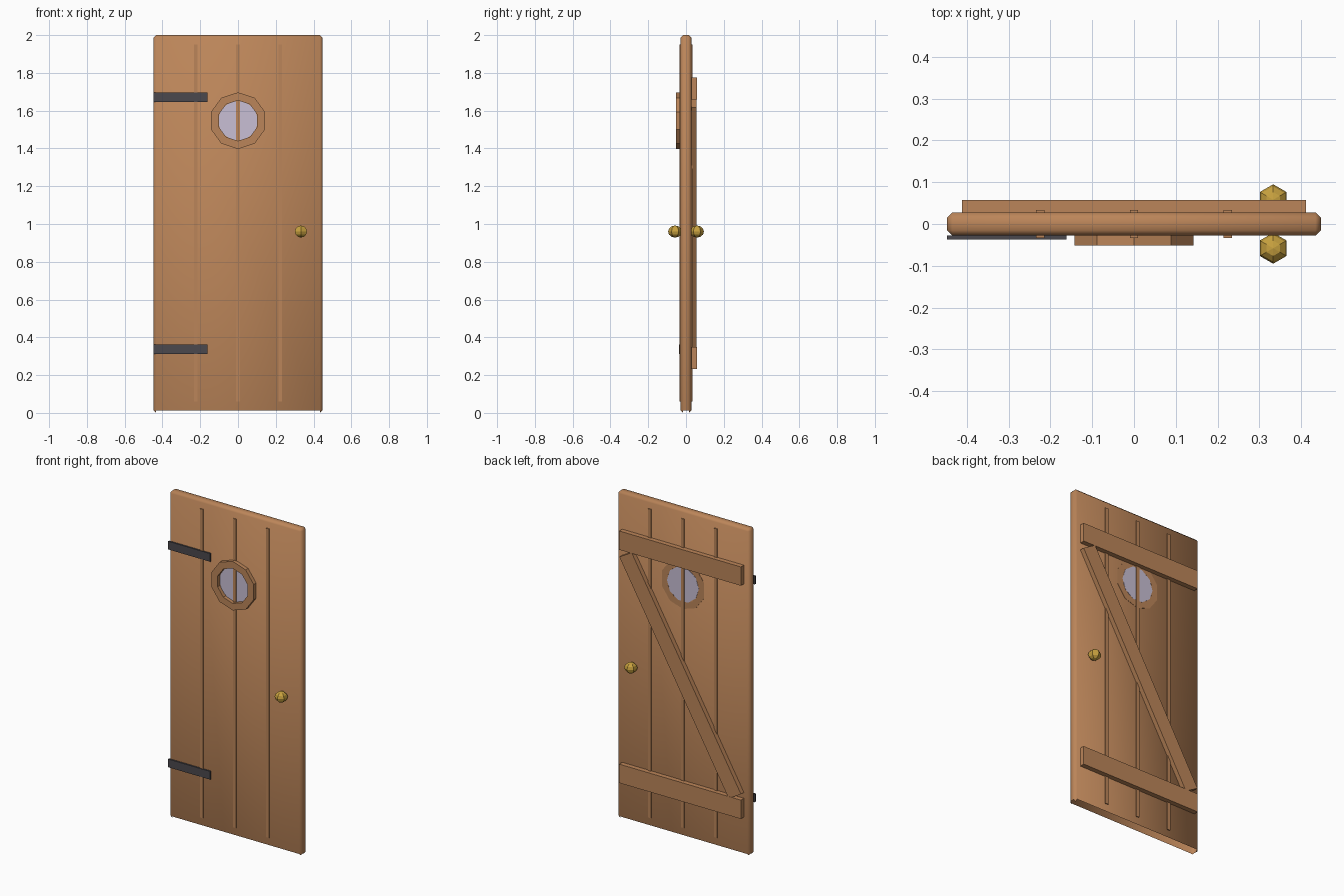
import bpy, bmesh, math
from mathutils import Matrix

if "Cube" in bpy.data.objects:
    bpy.data.objects.remove(bpy.data.objects["Cube"])

def material(name, rgb):
    m = bpy.data.materials.new(name)
    m.diffuse_color = (*rgb, 1)
    m.use_nodes = True
    m.node_tree.nodes["Principled BSDF"].inputs["Base Color"].default_value = m.diffuse_color
    return m

WOOD = material("brown wood", (0.50, 0.235, 0.10))
IRON = material("dark iron", (0.07, 0.065, 0.075))
GLASS = material("pale glass", (0.58, 0.52, 0.66))
BRASS = material("brass", (0.58, 0.36, 0.05))

def finish(bm, name, mat):
    bmesh.ops.recalc_face_normals(bm, faces=bm.faces[:])
    return finish_raw(bm, name, mat)

def finish_raw(bm, name, mat):
    me = bpy.data.meshes.new(name)
    bm.to_mesh(me)
    bm.free()
    me.materials.append(mat)
    ob = bpy.data.objects.new(name, me)
    bpy.context.collection.objects.link(ob)
    return ob

def box_bm(x0, x1, y0, y1, z0, z1):
    bm = bmesh.new()
    m = Matrix.Translation(((x0 + x1) / 2, (y0 + y1) / 2, (z0 + z1) / 2)) @ \
        Matrix.Diagonal((x1 - x0, y1 - y0, z1 - z0, 1))
    bmesh.ops.create_cube(bm, size=1, matrix=m)
    return bm

def box(name, mat, *dims):
    return finish(box_bm(*dims), name, mat)

# Door panel: chamfered slab, softly shaded, open along the bottom edge
bm = box_bm(-0.447, 0.447, -0.028, 0.028, 0, 2)
bmesh.ops.bevel(bm, geom=bm.edges[:], offset=0.013, segments=1, affect='EDGES')
bmesh.ops.recalc_face_normals(bm, faces=bm.faces[:])
low = [f for f in bm.faces if len(f.verts) == 4 and all(v.co.z < 0.014 for v in f.verts)]
bmesh.ops.delete(bm, geom=low, context='FACES')
for f in bm.faces:
    f.smooth = True
finish_raw(bm, "door_panel", WOOD)

# Plank strips showing on both faces
for i, x in enumerate((-0.224, 0, 0.224)):
    box(f"plank_strip_{i}", WOOD, x - 0.01, x + 0.01, -0.034, 0.034, 0.06, 1.95)

# Back battens and diagonal brace
for name, z0, z1 in (("upper_batten", 1.66, 1.775), ("lower_batten", 0.233, 0.348)):
    box(name, WOOD, -0.412, 0.412, 0.027, 0.0575, z0, z1)
top, bottom = (0.37, 1.64), (-0.37, 0.36)
dx, dz = top[0] - bottom[0], top[1] - bottom[1]
length = math.hypot(dx, dz)
bm = box_bm(-0.048, 0.048, 0.027, 0.0565, -length / 2, length / 2)
bm.transform(Matrix.Translation((0, 0, 1.0)) @ Matrix.Rotation(math.atan2(dx, dz), 4, 'Y'))
finish(bm, "diagonal_brace", WOOD)

# Porthole: ten-sided ring around a glass disc
N = 10
bm = bmesh.new()
rings = []
for r, y in ((0.15, -0.052), (0.15, 0.0295), (0.107, 0.0295), (0.107, -0.052)):
    rings.append([bm.verts.new((r * math.sin(math.tau * i / N), y,
                                1.547 + r * math.cos(math.tau * i / N))) for i in range(N)])
for k in range(4):
    a, b = rings[k], rings[(k + 1) % 4]
    for i in range(N):
        j = (i + 1) % N
        bm.faces.new((a[i], a[j], b[j], b[i]))
finish(bm, "window_ring", WOOD)

bm = bmesh.new()
bmesh.ops.create_cone(bm, cap_ends=True, segments=N, radius1=0.108, radius2=0.108, depth=0.0605,
                      matrix=Matrix.Translation((0, 0, 1.547)) @ Matrix.Rotation(math.pi / 2, 4, 'X')
                      @ Matrix.Rotation(math.pi / 2, 4, 'Z'))
finish(bm, "window_glass", GLASS)

# Hinge straps
for name, z in (("upper_hinge", 1.67), ("lower_hinge", 0.337)):
    box(name, IRON, -0.447, -0.162, -0.037, -0.027, z - 0.025, z + 0.025)

# Low-poly knobs on both sides
for name, side in (("front_knob", -1), ("back_knob", 1)):
    bm = bmesh.new()
    bmesh.ops.create_uvsphere(bm, u_segments=6, v_segments=6, radius=0.037)
    # turn so one corner points straight out of the door
    far = max(v.co.xy.length for v in bm.verts)
    ref = next(v for v in bm.verts if v.co.xy.length > far - 1e-5)
    turn = math.pi / 2 - math.atan2(ref.co.y, ref.co.x)
    bm.transform(Matrix.Translation((0.333, side * 0.058, 0.96))
                 @ Matrix.Diagonal((1, 1, 0.86, 1)) @ Matrix.Rotation(turn, 4, 'Z'))
    finish(bm, name, BRASS)
